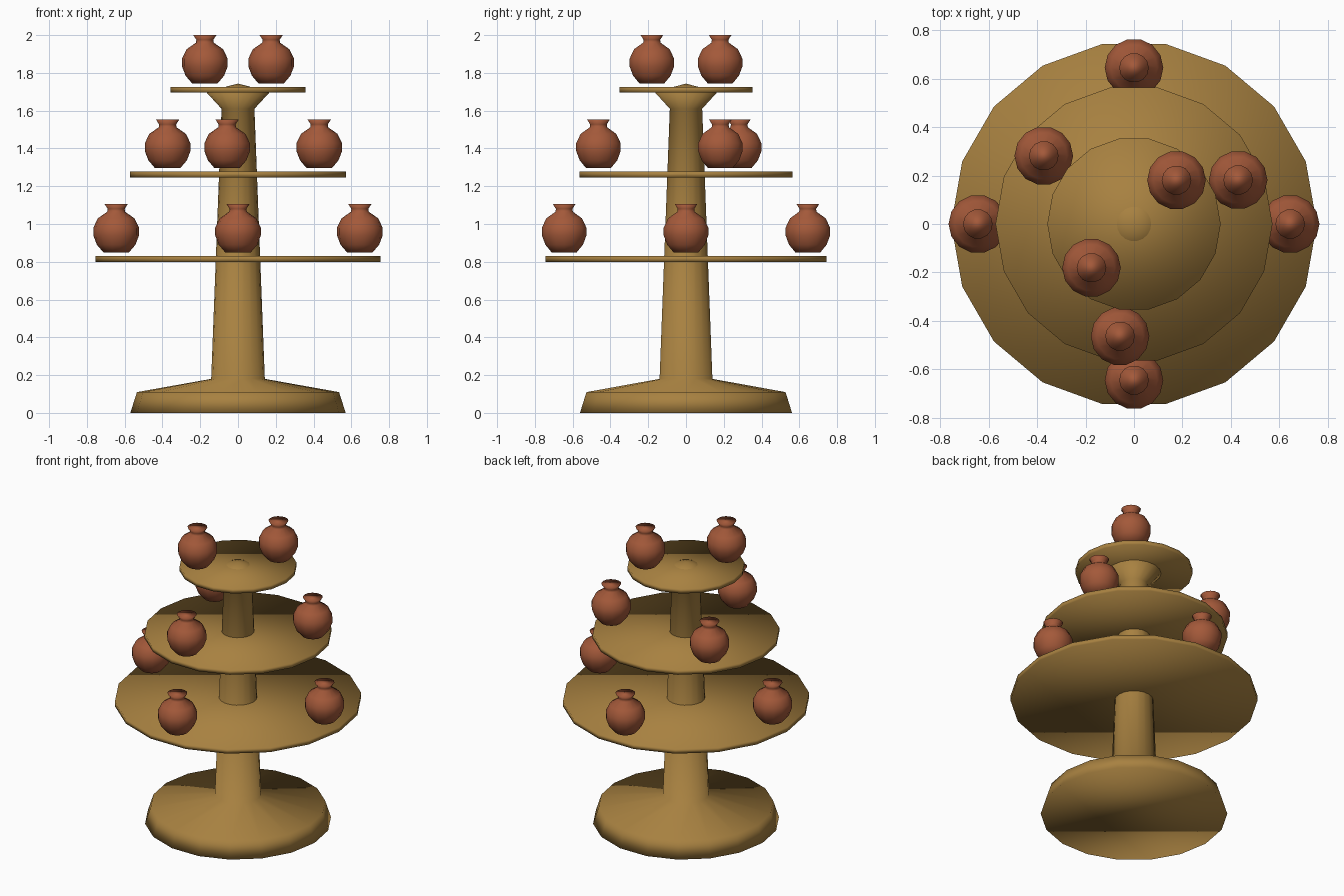
import bpy, bmesh
from math import sin, cos, tau

cube = bpy.data.objects.get("Cube")
if cube:
    bpy.data.objects.remove(cube)


def material(name, rgb):
    m = bpy.data.materials.new(name)
    m.use_nodes = True
    m.diffuse_color = (*rgb, 1)
    m.node_tree.nodes["Principled BSDF"].inputs["Base Color"].default_value = (*rgb, 1)
    return m


wood = material("golden wood", (0.39, 0.22, 0.052))
clay = material("terracotta", (0.37, 0.10, 0.042))


def lathe(name, profile, sides, mat, location=(0, 0, 0)):
    """Revolve (radius, height) points; a zero radius closes to a tip, other ends get caps."""
    bm = bmesh.new()
    rings = []
    for r, z in profile:
        count = sides if r else 1
        rings.append([bm.verts.new((r * cos(tau * i / sides), r * sin(tau * i / sides), z))
                      for i in range(count)])
    for low, high in zip(rings, rings[1:]):
        for i in range(sides):
            j = (i + 1) % sides
            if len(high) == 1:
                bm.faces.new((low[i], low[j], high[0]))
            else:
                bm.faces.new((low[i], low[j], high[j], high[i]))
    bm.faces.new(rings[0][::-1])
    if len(rings[-1]) > 1:
        bm.faces.new(rings[-1])
    for f in bm.faces:
        f.smooth = True
    mesh = bpy.data.meshes.new(name)
    bm.to_mesh(mesh)
    bm.free()
    mesh.materials.append(mat)
    ob = bpy.data.objects.new(name, mesh)
    ob.location = location
    bpy.context.collection.objects.link(ob)
    return ob


# Foot, tapering column and flared head in one turned piece
lathe("pedestal", [(0.57, 0), (0.535, 0.11), (0.142, 0.18), (0.087, 1.61),
                   (0.17, 1.70), (0, 1.743)], 18, wood)

# Round pot: belly, pinched neck and flared rim
pot_profile = [(0.068, 0), (0.102, 0.04), (0.121, 0.09), (0.121, 0.13),
               (0.097, 0.18), (0.047, 0.215), (0.045, 0.23), (0.061, 0.255)]

# Trays: radius, underside height, pot count, pot ring radius
tiers = [(0.755, 0.80, 4, 0.645), (0.572, 1.247, 3, 0.467), (0.358, 1.695, 2, 0.252)]
for t, (radius, z, count, ring) in enumerate(tiers):
    lathe(f"tray_{t + 1}", [(radius, 0), (radius, 0.03)], 18, wood, (0, 0, z))
    for k in range(count):
        a = tau * k / count + 0.4 * t
        lathe(f"pot_{t + 1}_{k + 1}", pot_profile, 14, clay,
              (ring * cos(a), ring * sin(a), z + 0.05))
